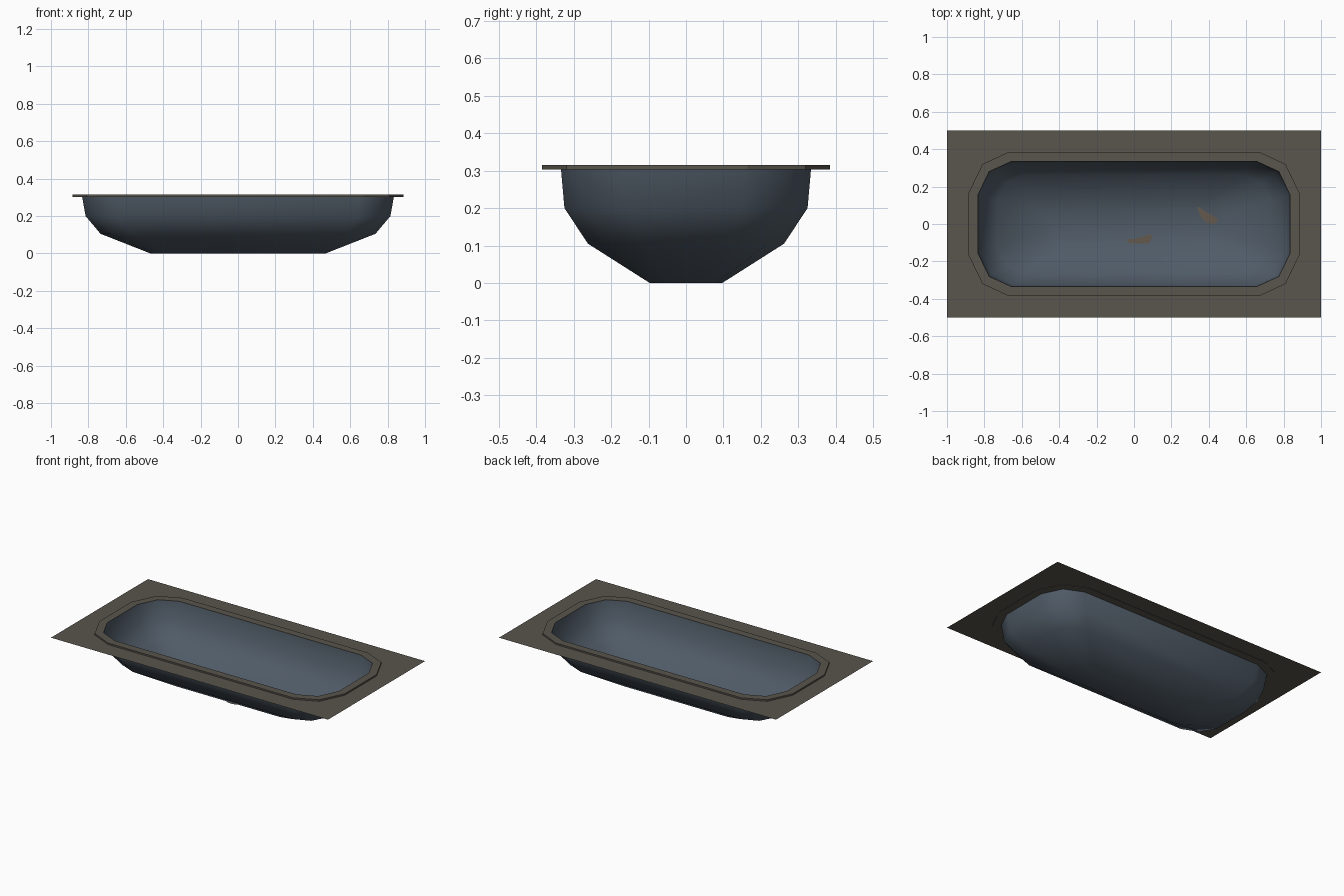
import bpy, bmesh, math

if "Cube" in bpy.data.objects:
    bpy.data.objects.remove(bpy.data.objects["Cube"])


def material(name, rgb):
    m = bpy.data.materials.new(name)
    m.diffuse_color = (*rgb, 1)
    m.use_nodes = True
    m.node_tree.nodes["Principled BSDF"].inputs["Base Color"].default_value = m.diffuse_color
    return m


STONE = material("brown stone", (0.10, 0.09, 0.075))
BASIN = material("slate blue", (0.08, 0.105, 0.135))
SPOT = material("warm brown", (0.125, 0.10, 0.075))


def loop(corner, z, sx=1, sy=1):
    """Twelve-sided outline from one corner's three points, mirrored."""
    pts = []
    for mx, my in ((1, 1), (-1, 1), (-1, -1), (1, -1)):
        quarter = corner if mx * my > 0 else corner[::-1]
        pts += [(x * mx * sx, y * my * sy, z) for x, y in quarter]
    return pts


def loft(name, loops, mat, cap=False, closed=False, smooth=False):
    bm = bmesh.new()
    rings = [[bm.verts.new(p) for p in pts] for pts in loops]
    pairs = list(zip(rings, rings[1:]))
    if closed:
        pairs.append((rings[-1], rings[0]))
    for a, b in pairs:
        for i in range(len(a)):
            j = (i + 1) % len(a)
            bm.faces.new((a[i], a[j], b[j], b[i]))
    if cap:
        bm.faces.new(rings[-1])
    for f in bm.faces:
        f.smooth = smooth
    me = bpy.data.meshes.new(name)
    bm.to_mesh(me)
    bm.free()
    me.materials.append(mat)
    ob = bpy.data.objects.new(name, me)
    bpy.context.collection.objects.link(ob)
    return ob


INNER = [(0.835, 0.155), (0.775, 0.28), (0.655, 0.335)]
OUTER = [(0.885, 0.165), (0.81, 0.32), (0.67, 0.385)]
EDGE = [(1, 0.165), (1, 0.5), (0.67, 0.5)]

# surrounding flat sheet with a hole for the rim
loft("ground_sheet", [loop(OUTER, 0.305), loop(EDGE, 0.305)][::-1], STONE)

# raised rim
loft("rim", [loop(INNER, 0.303), loop(OUTER, 0.303),
             loop(OUTER, 0.315), loop(INNER, 0.315)], STONE, closed=True)

# smooth sunken basin
levels = ((0.313, 1, 1), (0.2, 0.976, 0.97), (0.105, 0.88, 0.783), (0, 0.56, 0.29))
loft("basin", [loop(INNER, z, sx, sy) for z, sx, sy in levels],
     BASIN, cap=True, smooth=True)


# small curved spots on the basin floor
def spot(name, cx, cy, length, width, angle, bend):
    pts = []
    for i in range(16):
        t = math.tau * i / 16
        u = math.cos(t)
        x = u * length / 2
        y = math.sin(t) * width / 2 * (1 + 0.4 * u) + bend * (u * u - 0.5)
        pts.append((cx + x * math.cos(angle) - y * math.sin(angle),
                    cy + x * math.sin(angle) + y * math.cos(angle), 0.004))
    loft(name, [pts], SPOT, cap=True)


spot("floor_spot_center", 0.03, -0.085, 0.14, 0.045, 0.15, 0.02)
spot("floor_spot_right", 0.39, 0.045, 0.13, 0.045, -0.65, 0.015)
